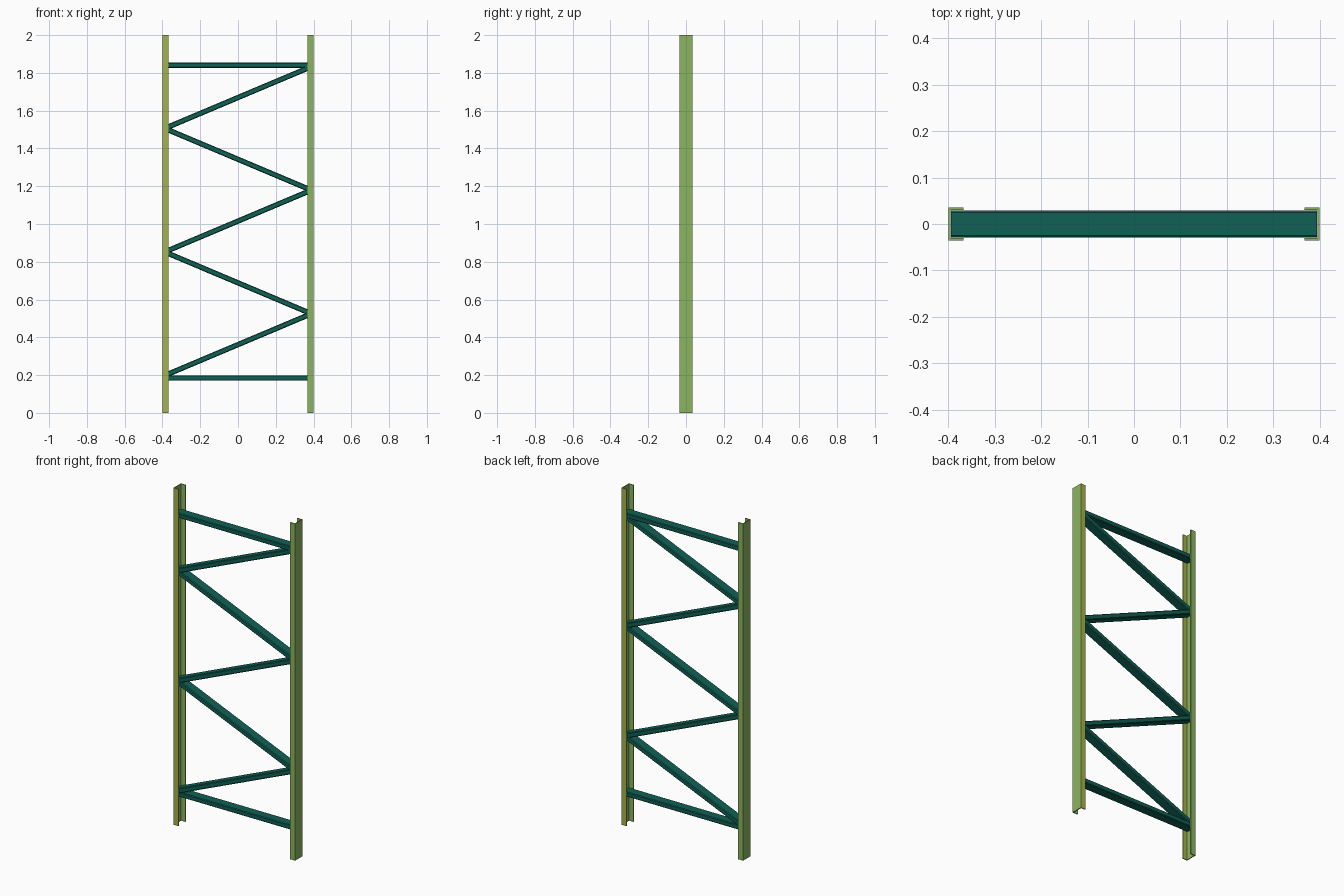
import bpy, bmesh, math
from mathutils import Matrix, Vector

if "Cube" in bpy.data.objects:
    bpy.data.objects.remove(bpy.data.objects["Cube"])


def material(name, rgb):
    m = bpy.data.materials.new(name)
    m.diffuse_color = (*rgb, 1)
    m.use_nodes = True
    m.node_tree.nodes["Principled BSDF"].inputs["Base Color"].default_value = m.diffuse_color
    return m


GREEN = material("light green", (0.262, 0.462, 0.117))
OLIVE = material("olive yellow", (0.371, 0.445, 0.072))
TEAL = material("dark teal", (0.0052, 0.117, 0.089))


def extrude_profile(name, points, length, mats):
    """Closed 2D profile extruded along local z from 0 to length."""
    bm = bmesh.new()
    face = bm.faces.new([bm.verts.new((x, y, 0)) for x, y in points])
    geo = bmesh.ops.extrude_face_region(bm, geom=[face])["geom"]
    top = [v for v in geo if isinstance(v, bmesh.types.BMVert)]
    bmesh.ops.translate(bm, verts=top, vec=(0, 0, length))
    bmesh.ops.recalc_face_normals(bm, faces=bm.faces)
    me = bpy.data.meshes.new(name)
    bm.to_mesh(me)
    bm.free()
    for m in mats:
        me.materials.append(m)
    ob = bpy.data.objects.new(name, me)
    bpy.context.collection.objects.link(ob)
    return ob


# Upright posts: C channels open to the inside, one flange in olive
X, W, H, T, WEB = 0.40, 0.0355, 2.0, 0.0055, 0.005
INNER = 0.367
channel = [(X, -W), (X, W), (INNER, W), (INNER, W - T), (X - WEB, W - T),
           (X - WEB, T - W), (INNER, T - W), (INNER, -W)]
for name, angle in (("right_post", 0), ("left_post", math.pi)):
    post = extrude_profile(name, channel, H, [GREEN, OLIVE])
    for p in post.data.polygons:
        flange_side = p.normal.y > 0.5 and p.center.y > 0
        flange_inside = p.normal.y < -0.5 and p.center.y > 0
        flange_lip = p.normal.x < -0.5 and p.center.y > W - T
        p.material_index = int(flange_side or flange_inside or flange_lip)
    post.data.transform(Matrix.Rotation(angle, 4, 'Z'))

# Braces: flat tubes with narrow chamfered edges
A, B, C = 0.014, 0.029, 0.004
tube = [(A, C - B), (A, B - C), (A - C, B), (C - A, B),
        (-A, B - C), (-A, C - B), (C - A, -B), (A - C, -B)]


def brace(name, start, end):
    a, b = Vector((start[0], 0, start[1])), Vector((end[0], 0, end[1]))
    d = b - a
    ob = extrude_profile(name, tube, d.length, [TEAL])
    tilt = math.atan2(d.x, d.z)
    ob.data.transform(Matrix.Translation(a) @ Matrix.Rotation(tilt, 4, 'Y'))


# Horizontal braces
brace("bottom_brace", (-0.394, 0.185), (0.394, 0.185))
brace("top_brace", (-0.394, 1.84), (0.394, 1.84))

# Zigzag diagonals
E, Z0, STEP = 0.388, 0.198, 0.327
for i in range(5):
    s = -1 if i % 2 == 0 else 1
    brace(f"diagonal_brace_{i + 1}", (s * E, Z0 + i * STEP), (-s * E, Z0 + (i + 1) * STEP))
